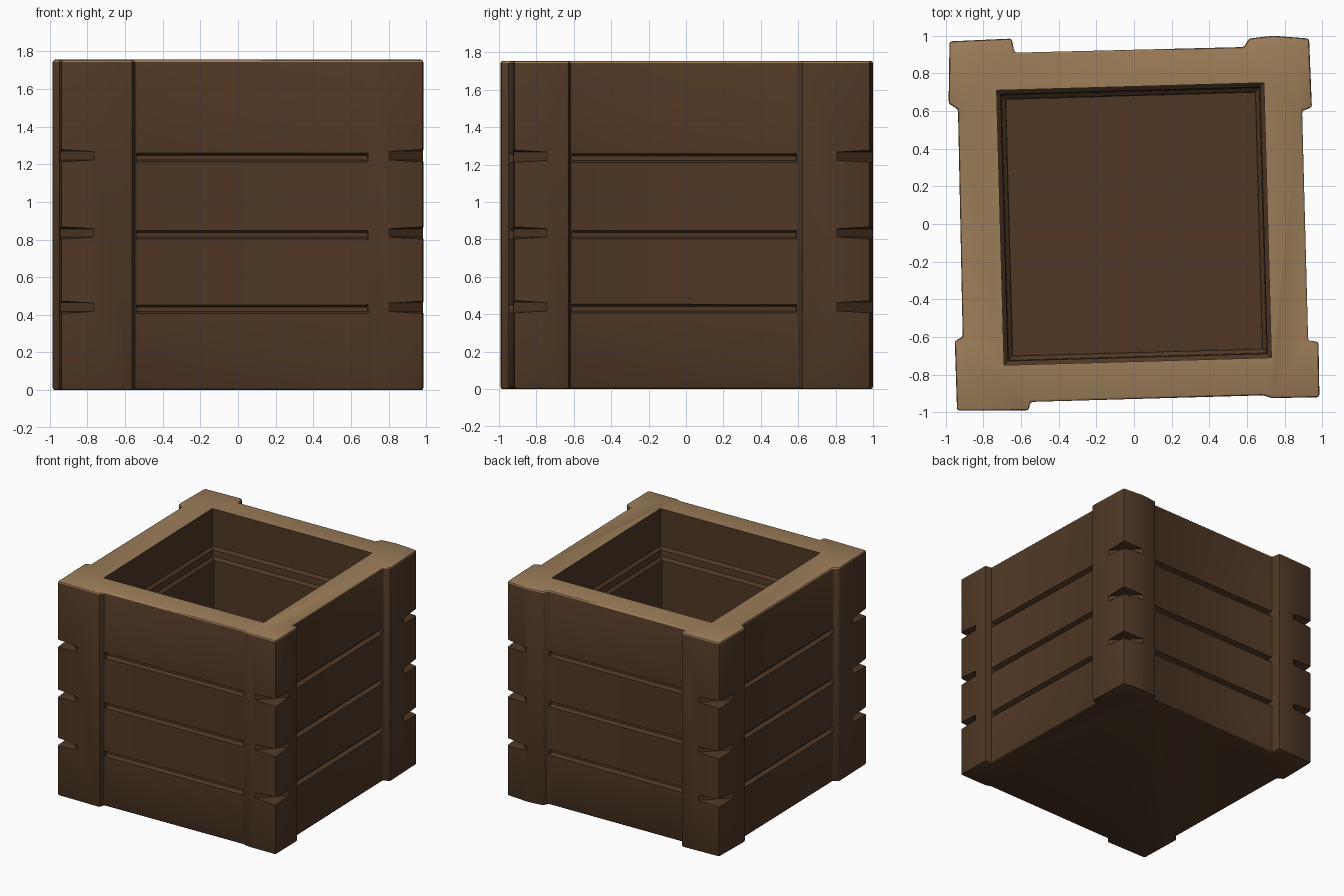
import bpy, bmesh
from mathutils import Vector

if "Cube" in bpy.data.objects:
    bpy.data.objects.remove(bpy.data.objects["Cube"])

TOP = 1.755
SEAMS = (0.43, 0.825, 1.235)


def material(name, col):
    m = bpy.data.materials.new(name)
    m.diffuse_color = (*col, 1)
    m.use_nodes = True
    m.node_tree.nodes["Principled BSDF"].inputs["Base Color"].default_value = m.diffuse_color
    return m


def add_rings(bm, rings):
    """Closed solid through a stack of equal-length vertex rings."""
    vs = [[bm.verts.new(p) for p in r] for r in rings]
    n = len(vs[0])
    fs = [bm.faces.new(vs[0]), bm.faces.new(vs[-1])]
    for lo, hi in zip(vs, vs[1:]):
        for i in range(n):
            j = (i + 1) % n
            fs.append(bm.faces.new((lo[i], lo[j], hi[j], hi[i])))
    bmesh.ops.recalc_face_normals(bm, faces=fs)


def make_object(name, bm):
    me = bpy.data.meshes.new(name)
    bm.to_mesh(me)
    bm.free()
    ob = bpy.data.objects.new(name, me)
    bpy.context.collection.objects.link(ob)
    return ob


# Crate body with four thicker corner posts, slightly skewed by hand
outline = [(-0.98, 0.97), (-0.65, 0.985), (-0.635, 0.91), (0.585, 0.94), (0.61, 0.985),
           (0.74, 1.0), (0.93, 0.985), (0.945, 0.62), (0.893, 0.60), (0.925, -0.62),
           (0.98, -0.625), (0.985, -0.92), (0.73, -0.925), (0.69, -0.91), (-0.55, -0.945),
           (-0.56, -0.99), (-0.94, -0.992), (-0.952, -0.62), (-0.91, -0.60),
           (-0.935, 0.61), (-0.985, 0.64)]
bm = bmesh.new()
add_rings(bm, [[(x, y, z) for x, y in outline] for z in (0, TOP)])
bmesh.ops.bevel(bm, geom=bm.edges[:], offset=0.013, segments=2, profile=0.5,
                affect='EDGES', clamp_overlap=True)
crate = make_object("crate", bm)

# Cutter: stepped inside
bm = bmesh.new()
opening = [(-0.73, 0.71), (0.69, 0.75), (0.73, -0.71), (-0.69, -0.75)]
add_rings(bm, [[(x * s, y * s, z) for x, y in opening]
               for z, s in ((0.15, 0.93), (1.36, 0.935), (1.38, 0.965),
                            (1.43, 0.97), (1.45, 1.0), (1.9, 1.0))])

# Cutter: plank grooves between the posts
walls = [((-0.54, -0.945), (0.69, -0.91)), ((0.924, -0.61), (0.894, 0.59)),
         ((0.58, 0.94), (-0.63, 0.91)), ((-0.935, 0.61), (-0.911, -0.60))]
for z in SEAMS:
    for a, b in walls:
        a, b = Vector((*a, z)), Vector((*b, z))
        d = (b - a).normalized()
        out = Vector((d.y, -d.x, 0))
        up = Vector((0, 0, 1))
        section = [out * 0.02 + up * 0.03, out * -0.035 + up * 0.012,
                   out * -0.035 - up * 0.012, out * 0.02 - up * 0.03]
        add_rings(bm, [[p + s for s in section] for p in (a, b)])

# Cutter: wedge notches across each post corner
for z in SEAMS:
    for cx, cy in ((-0.98, 0.975), (0.94, 0.985), (0.985, -0.92), (-0.945, -0.99)):
        sx, sy = (1 if cx > 0 else -1), (1 if cy > 0 else -1)
        plan = [(-0.25, 0.07, 0.022), (0.07, -0.25, 0.022), (0.1, 0.1, 0.045)]
        add_rings(bm, [[(cx + sx * x, cy + sy * y, z + 0.01 + k * h) for x, y, h in plan]
                       for k in (-1, 1)])
cutter = make_object("cutter", bm)
cutter.hide_render = True

mod = crate.modifiers.new("cut", 'BOOLEAN')
mod.operation = 'DIFFERENCE'
mod.solver = 'EXACT'
mod.object = cutter
dg = bpy.context.evaluated_depsgraph_get()
crate.data = bpy.data.meshes.new_from_object(crate.evaluated_get(dg))
crate.modifiers.clear()
bpy.data.objects.remove(cutter)

# Colours: pale cut wood on the rim, dark brown elsewhere
crate.data.materials.clear()
crate.data.materials.append(material("dark brown wood", (0.078, 0.039, 0.018)))
crate.data.materials.append(material("pale rim wood", (0.33, 0.205, 0.098)))
for p in crate.data.polygons:
    p.material_index = int(p.center.z > TOP - 0.03 and p.normal.z > 0.3)

bpy.context.view_layer.objects.active = crate
crate.select_set(True)
bpy.ops.object.shade_smooth_by_angle(angle=0.6)
